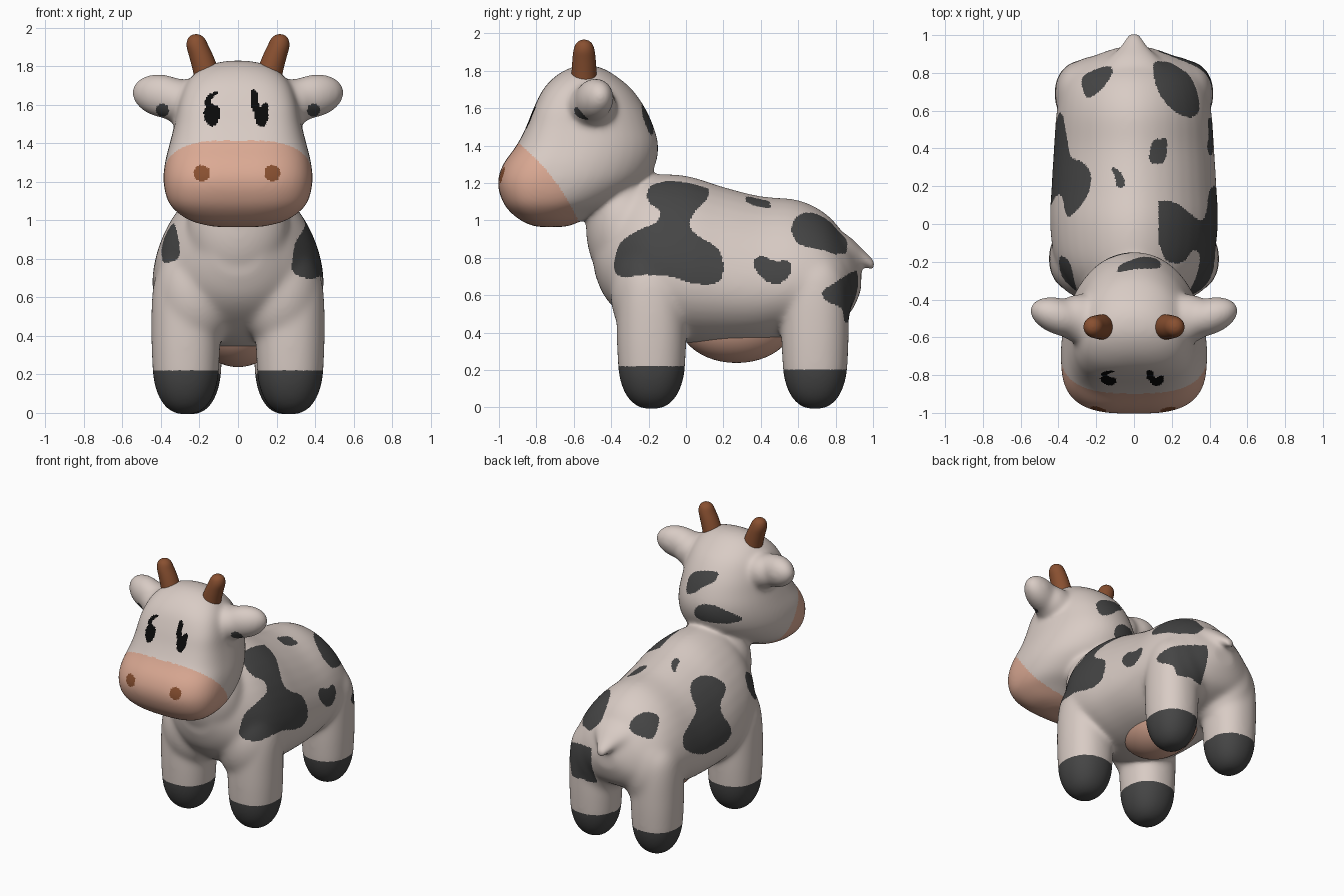
import bpy, bmesh
from math import cos, sin, pi, copysign, hypot
from mathutils import Matrix, Vector

cube = bpy.data.objects.get("Cube")
if cube:
    bpy.data.objects.remove(cube, do_unlink=True)


def material(name, r, g, b):
    m = bpy.data.materials.new(name)
    m.use_nodes = True
    m.diffuse_color = (r, g, b, 1)
    shader = next(n for n in m.node_tree.nodes if n.type == 'BSDF_PRINCIPLED')
    shader.inputs["Base Color"].default_value = (r, g, b, 1)
    return m


cream = material("cream", .69, .6, .555)
charcoal = material("charcoal", .06, .06, .06)
pink = material("pink", .71, .4, .295)
brown = material("brown", .25, .08, .03)
black = material("black", .003, .003, .003)
CREAM, CHARCOAL, PINK, BROWN, BLACK = range(5)


def smooth_rows(rows, steps=4):
    """Refine a list of rows with a Catmull-Rom spline."""
    out = []
    last = len(rows) - 1
    for i in range(last):
        a, b, c, d = (Vector(rows[min(max(j, 0), last)]) for j in range(i - 1, i + 3))
        for k in range(steps):
            t = k / steps
            out.append(b + (c - a) * t / 2 + (a * 2 - b * 5 + c * 4 - d) * t * t / 2
                       + (b * 3 - a - c * 3 + d) * t ** 3 / 2)
    return out + [Vector(rows[-1])]


def section(w, low, mid, high, n_low, n_high, count=40):
    """Closed outline with different roundness on its low and high halves."""
    pts = []
    for k in range(count):
        c, s = cos(2 * pi * k / count), sin(2 * pi * k / count)
        n = n_high if s > 0 else n_low
        reach = high - mid if s > 0 else mid - low
        pts.append((copysign(w * abs(c) ** (2 / n), c),
                    mid + copysign(reach * abs(s) ** (2 / n), s)))
    return pts


def loft(bm, rings):
    """Skin a list of rings and close both ends."""
    loops = [[bm.verts.new(p) for p in ring] for ring in rings]
    for a, b in zip(loops, loops[1:]):
        for k in range(len(a)):
            j = (k + 1) % len(a)
            bm.faces.new((a[k], a[j], b[j], b[k]))
    bm.faces.new(loops[0])
    bm.faces.new(loops[-1])


def ellipsoid(bm, centre, radii, tilt=0, yaw=0):
    m = (Matrix.Translation(centre) @ Matrix.Rotation(yaw, 4, 'Z')
         @ Matrix.Rotation(tilt, 4, 'Y') @ Matrix.Diagonal((*radii, 1)))
    bmesh.ops.create_uvsphere(bm, u_segments=40, v_segments=24, radius=1, matrix=m)


def make_object(name, bm, *mats):
    bmesh.ops.recalc_face_normals(bm, faces=bm.faces[:])
    mesh = bpy.data.meshes.new(name)
    bm.to_mesh(mesh)
    bm.free()
    mesh.shade_smooth()
    for m in mats:
        mesh.materials.append(m)
    obj = bpy.data.objects.new(name, mesh)
    bpy.context.collection.objects.link(obj)
    return obj


# Torso: y, bottom, top, half width
skin = bmesh.new()
torso = [(-.49, .72, 1.08, .13), (-.44, .6, 1.15, .21), (-.35, .5, 1.2, .315),
         (-.2, .4, 1.245, .415), (0, .345, 1.24, .445), (.2, .335, 1.18, .437),
         (.4, .345, 1.13, .425), (.6, .39, 1.11, .41), (.75, .43, 1.035, .375),
         (.85, .48, .92, .285), (.9, .54, .84, .19), (.937, .63, .77, .08)]
loft(skin, [[(x, y, z) for x, z in section(w, lo, lo + .38 * (hi - lo), hi, 2.1, 1.8)]
            for y, lo, hi, w in smooth_rows(torso)])
# Neck
ellipsoid(skin, (0, -.34, .96), (.265, .195, .32))
# Head: z, front, back, half width, front squareness
head = [(.965, -.8, -.64, .12, 2.4), (.992, -.87, -.57, .235, 2.6), (1.04, -.935, -.48, .315, 2.8),
        (1.1, -.98, -.35, .365, 3), (1.2, -1.007, -.22, .388, 3), (1.3, -.978, -.162, .38, 3),
        (1.4, -.907, -.147, .355, 3), (1.5, -.855, -.172, .33, 3.2), (1.6, -.815, -.217, .31, 3.3),
        (1.7, -.765, -.287, .275, 2.8), (1.77, -.7, -.37, .218, 2.3), (1.812, -.63, -.44, .14, 2),
        (1.83, -.57, -.5, .05, 2)]
loft(skin, [[(x, y, z) for x, y in section(w, f, f + .4 * (b - f), b, n, 2.05)]
            for z, f, b, w, n in smooth_rows(head)])
# Legs: height, thickness factor
leg = [(-.008, .22), (.008, .44), (.045, .67), (.1, .84), (.17, .95), (.25, .99),
       (.4, 1.02), (.6, 1), (.72, .87), (.82, .5)]
for side in (1, -1):
    for cx, cy, rx, ry in ((.271, -.184, .176, .183), (.25, .69, .167, .177)):
        loft(skin, [[(side * cx + x * f, cy + y * f, z)
                     for x, y in section(rx, -ry, 0, ry, 2.2, 2.2)]
                    for z, f in smooth_rows(leg)])
    # Shoulders and hips
    ellipsoid(skin, (side * .22, -.2, .62), (.215, .205, .3))
    ellipsoid(skin, (side * .2, .68, .6), (.2, .21, .3))
    # Ears
    ellipsoid(skin, (side * .39, -.492, 1.645), (.17, .098, .113), -.2 * side, .32 * side)
    ellipsoid(skin, (side * .29, -.5, 1.615), (.13, .13, .12), -.2 * side)
# Tail: y, z, half width, half height
tail = [(.8, .86, .2, .1), (.88, .84, .13, .07), (.94, .805, .075, .048),
        (.985, .773, .047, .038), (1.01, .76, .03, .03)]
loft(skin, [[(x, y, z + h) for x, h in section(w, -r, 0, r, 2, 2)]
            for y, z, w, r in smooth_rows(tail)])

# Fuse the parts into one soft skin
body = make_object("body", skin)
fuse = body.modifiers.new("fuse", 'REMESH')
fuse.mode = 'VOXEL'
fuse.voxel_size = .009
soften = body.modifiers.new("soften", 'SMOOTH')
soften.factor = .5
soften.iterations = 75
graph = bpy.context.evaluated_depsgraph_get()
mesh = bpy.data.meshes.new_from_object(body.evaluated_get(graph))
body.modifiers.clear()
body.data = mesh
mesh.shade_smooth()
mesh.materials.clear()
for m in (cream, charcoal, pink, brown, black):
    mesh.materials.append(m)


def outlines(*shapes):
    """Round off hand-drawn patch outlines."""
    return [smooth_rows(s[-1:] + s + s[:2])[4:-5] for s in shapes]


def inside(a, b, shapes):
    for pts in shapes:
        hit = False
        for p, q in zip(pts, pts[1:] + pts[:1]):
            if (p.y > b) != (q.y > b) and a < p.x + (q.x - p.x) * (b - p.y) / (q.y - p.y):
                hit = not hit
        if hit:
            return True
    return False


# Coat patches seen from the side (y, z), from above (x, y) and from behind (x, z)
left_patches = outlines(
    [(-.15, 1.2), (0, 1.225), (.1, 1.2), (.12, 1.13), (.05, 1.05), (.02, .98), (.06, .92),
     (.17, .85), (.2, .75), (.17, .67), (.05, .66), (-.08, .7), (-.2, .71), (-.35, .7),
     (-.385, .76), (-.35, .88), (-.25, .95), (-.16, .99), (-.14, 1.05), (-.2, 1.1), (-.2, 1.17)],
    [(.36, .77), (.4, .81), (.47, .785), (.55, .78), (.56, .72), (.5, .66), (.44, .67), (.4, .7)],
    [(.73, .62), (.8, .67), (.88, .72), (.95, .73), (.95, .6), (.86, .45), (.83, .53), (.75, .57)])
right_patches = outlines(
    [(.04, .98), (.08, 1.05), (.17, 1.08), (.27, 1.06), (.33, 1), (.36, .92), (.47, .87),
     (.57, .82), (.58, .74), (.45, .66), (.3, .63), (.14, .65), (.1, .72), (.15, .82), (.14, .9)],
    [(-.35, .8), (-.34, .88), (-.27, .96), (-.2, .98), (-.17, .9), (-.22, .81), (-.28, .78)])
back_patches = outlines(
    [(-.275, .73), (-.27, .78), (-.2, .82), (-.13, .835), (-.115, .8), (-.15, .74), (-.2, .69),
     (-.25, .67)],
    [(.1, .84), (.16, .86), (.25, .83), (.32, .74), (.345, .61), (.3, .565), (.21, .6), (.13, .7)],
    [(.1, .44), (.14, .45), (.175, .44), (.16, .33), (.1, .32), (.08, .36)],
    [(-.12, .3), (-.08, .28), (-.05, .23), (-.06, .19), (-.09, .2), (-.1, .25)])
nape_patches = outlines(
    [(.14, 1.54), (.1, 1.6), (.02, 1.63), (-.08, 1.64), (-.08, 1.59), (-.01, 1.54), (.06, 1.48),
     (.13, 1.46)],
    [(.04, 1.36), (-.01, 1.42), (-.12, 1.43), (-.25, 1.35), (-.23, 1.31), (-.08, 1.3), (.02, 1.31)])
eyes = outlines(
    [(-.1, 1.67), (-.15, 1.655), (-.174, 1.62), (-.168, 1.59), (-.18, 1.555), (-.165, 1.51),
     (-.135, 1.488), (-.105, 1.51), (-.091, 1.56), (-.105, 1.595), (-.13, 1.6), (-.135, 1.63)],
    [(.075, 1.68), (.1, 1.665), (.105, 1.62), (.113, 1.59), (.125, 1.6), (.15, 1.61), (.16, 1.57),
     (.15, 1.51), (.125, 1.484), (.095, 1.505), (.085, 1.55), (.068, 1.6), (.065, 1.65)])


def colour(x, y, z):
    if z > 1.27 or y < -.56:
        if y < -.6 and min(hypot(x + .188, z - 1.245), hypot(x - .178, z - 1.245)) < .042:
            return BROWN
        if y < -.6 and inside(x, z, eyes):
            return BLACK
        if hypot(y + 1.6, z - .54) < 1.122:
            return PINK
        ear_mark = y < -.5 and hypot(abs(x) - .392, z - 1.572) < .033
        return CHARCOAL if ear_mark or (y > -.4 and inside(x, z, nape_patches)) else CREAM
    hoof = z < (.22 if y < .3 else .2)
    flank = abs(x) > .13 and inside(y, z, left_patches if x > 0 else right_patches)
    return CHARCOAL if hoof or flank or (z > .82 and inside(x, y, back_patches)) else CREAM


mesh.polygons.foreach_set("material_index", [colour(*p.center) for p in mesh.polygons])

# Horns: z, sideways centre, radius
horn = [(1.7, .15, .07), (1.78, .168, .067), (1.85, .19, .063), (1.905, .21, .057),
        (1.942, .216, .045), (1.961, .217, .025), (1.967, .217, .004)]
for side, name in ((1, "left_horn"), (-1, "right_horn")):
    bm = bmesh.new()
    loft(bm, [[(side * cx + x, y - .545, z) for x, y in section(r, -r, 0, r, 2, 2)]
              for z, cx, r in smooth_rows(horn)])
    make_object(name, bm, brown)

# Udder
bm = bmesh.new()
ellipsoid(bm, (0, .27, .46), (.23, .31, .222))
make_object("udder", bm, pink)
